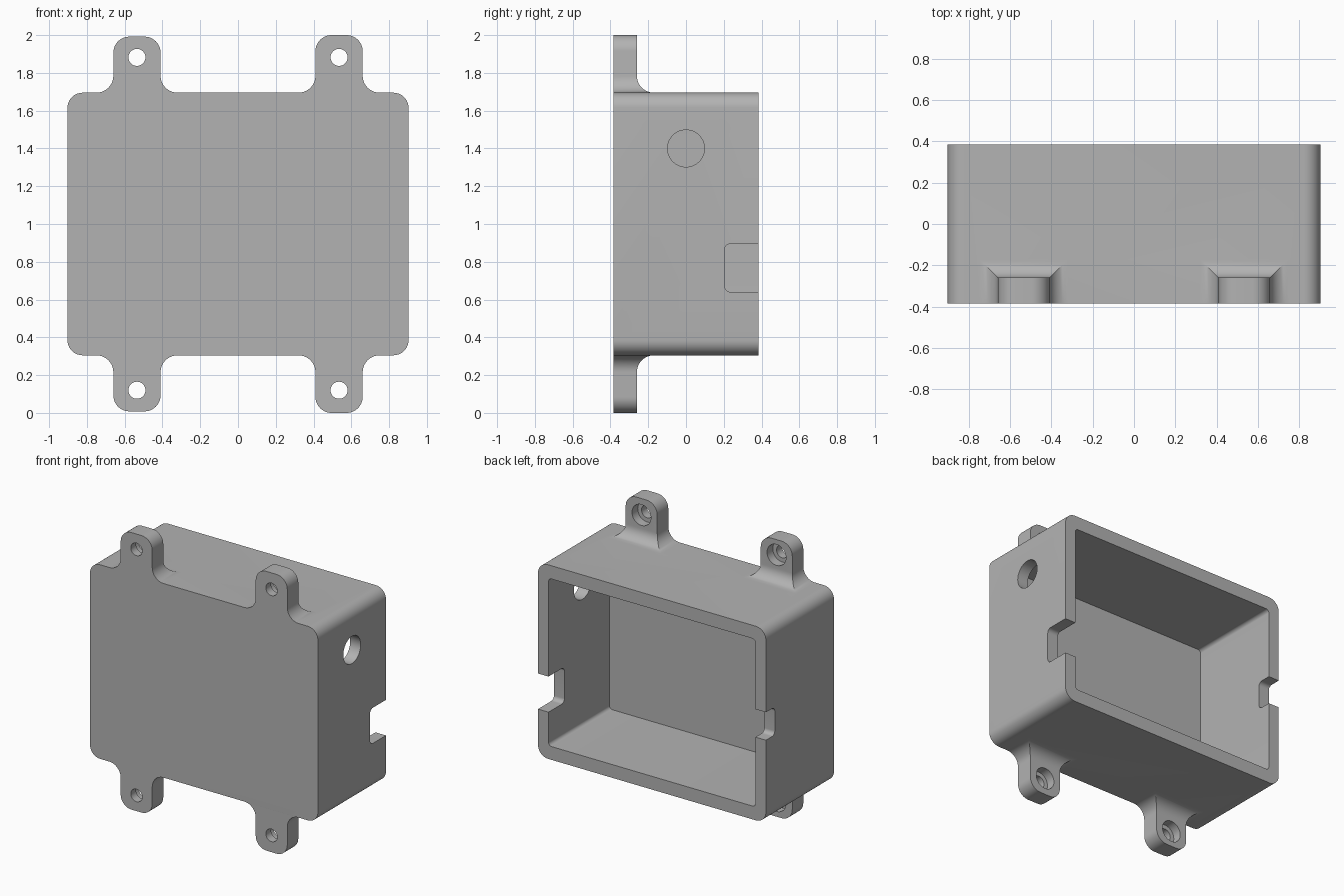
import bpy, bmesh
from math import sin, cos, pi, sqrt
from mathutils import Matrix, Vector

if "Cube" in bpy.data.objects:
    bpy.data.objects.remove(bpy.data.objects["Cube"])

FRONT, BACK = -0.385, 0.385
BOTTOM, TOP = 0.305, 1.695
HALF_W = 0.903

grey = bpy.data.materials.new("plain_grey")
colour = (0.45, 0.45, 0.45, 1)
grey.use_nodes = True
grey.diffuse_color = colour
grey.node_tree.nodes["Principled BSDF"].inputs["Base Color"].default_value = colour


def finish(bm, name):
    bmesh.ops.recalc_face_normals(bm, faces=bm.faces)
    mesh = bpy.data.meshes.new(name)
    bm.to_mesh(mesh)
    bm.free()
    mesh.materials.append(grey)
    obj = bpy.data.objects.new(name, mesh)
    bpy.context.collection.objects.link(obj)
    return obj


def rounded_box(name, lo, hi, axis, radius):
    """Box whose edges parallel to one axis are rounded."""
    lo, hi = Vector(lo), Vector(hi)
    bm = bmesh.new()
    bmesh.ops.create_cube(bm, size=1)
    bmesh.ops.transform(bm, verts=bm.verts,
                        matrix=Matrix.Translation((lo + hi) / 2) @ Matrix.Diagonal((*(hi - lo), 1)))
    edges = [e for e in bm.edges
             if abs((e.verts[0].co - e.verts[1].co).normalized()[axis]) > 0.9]
    bmesh.ops.bevel(bm, geom=edges, offset=radius, segments=10, profile=0.5, affect='EDGES')
    return finish(bm, name)


def cylinder(name, centre, radius, depth, axis):
    bm = bmesh.new()
    bmesh.ops.create_cone(bm, cap_ends=True, segments=48, radius1=radius, radius2=radius, depth=depth)
    turn = Matrix.Rotation(pi / 2, 4, axis)
    bmesh.ops.transform(bm, verts=bm.verts, matrix=Matrix.Translation(centre) @ turn)
    return finish(bm, name)


def mounting_tab(name, x, up, height):
    """Loft of rectangles: flared foot, straight shank, rounded tip."""
    half, back, foot, tip, steps = 0.125, -0.26, 0.09, 0.085, 10
    rings = [(-0.04, half + foot, back + foot)]
    for i in range(steps + 1):
        a = pi / 2 * i / steps
        flare = foot * (1 - sin(a))
        rings.append((foot * (1 - cos(a)), half + flare, back + flare))
    for i in range(steps + 1):
        a = pi / 2 * i / steps
        rings.append((height - tip + tip * sin(a), half - tip * (1 - cos(a)), back))
    bm = bmesh.new()
    loops = []
    for h, w, b in rings:
        z = TOP + h if up else BOTTOM - h
        loops.append([bm.verts.new(p) for p in
                      ((x - w, FRONT, z), (x + w, FRONT, z), (x + w, b, z), (x - w, b, z))])
    for low, high in zip(loops, loops[1:]):
        for i in range(4):
            j = (i + 1) % 4
            bm.faces.new((low[i], low[j], high[j], high[i]))
    bm.faces.new(loops[0])
    bm.faces.new(loops[-1])
    return finish(bm, name)


def combine(target, tool, operation):
    mod = target.modifiers.new(tool.name, 'BOOLEAN')
    mod.operation, mod.solver, mod.object = operation, 'EXACT', tool
    bpy.context.view_layer.objects.active = target
    bpy.ops.object.modifier_apply(modifier=mod.name)
    bpy.data.objects.remove(tool)


# Outer shell, rounded at its four corners
body = rounded_box("enclosure_body", (-HALF_W, FRONT, BOTTOM), (HALF_W, BACK, TOP), 1, 0.08)

# Four mounting tabs with counterbored screw holes
screw_holes = []
for x in (-0.535, 0.535):
    for up in (True, False):
        height = 0.305 if x > 0 else 0.297
        combine(body, mounting_tab("mounting_tab", x, up, height), 'UNION')
        screw_holes.append((x, 1.882 if up else 0.12))
for x, z in screw_holes:
    combine(body, cylinder("screw_hole", (x, FRONT, z), 0.045, 0.4, 'X'), 'DIFFERENCE')
    combine(body, cylinder("counterbore", (x, -0.265, z), 0.075, 0.12, 'X'), 'DIFFERENCE')

# Cavity open at the back
combine(body, rounded_box("cavity", (-0.82, -0.305, BOTTOM + 0.095), (0.82, 0.6, TOP - 0.095), 1, 0.025),
        'DIFFERENCE')

# Cable hole and notches through the side walls
combine(body, cylinder("cable_hole", (0.88, 0, 1.4), 0.098, 0.4, 'Y'), 'DIFFERENCE')
combine(body, rounded_box("large_notch", (0.7, 0.205, 0.64), (1.1, 0.6, 0.895), 0, 0.03), 'DIFFERENCE')
combine(body, rounded_box("small_notch", (-1.1, 0.285, 0.9), (-0.7, 0.6, 1.1), 0, 0.03), 'DIFFERENCE')

bpy.ops.object.select_all(action='DESELECT')
body.select_set(True)
bpy.context.view_layer.objects.active = body
bpy.ops.object.shade_smooth_by_angle(angle=pi / 6)
